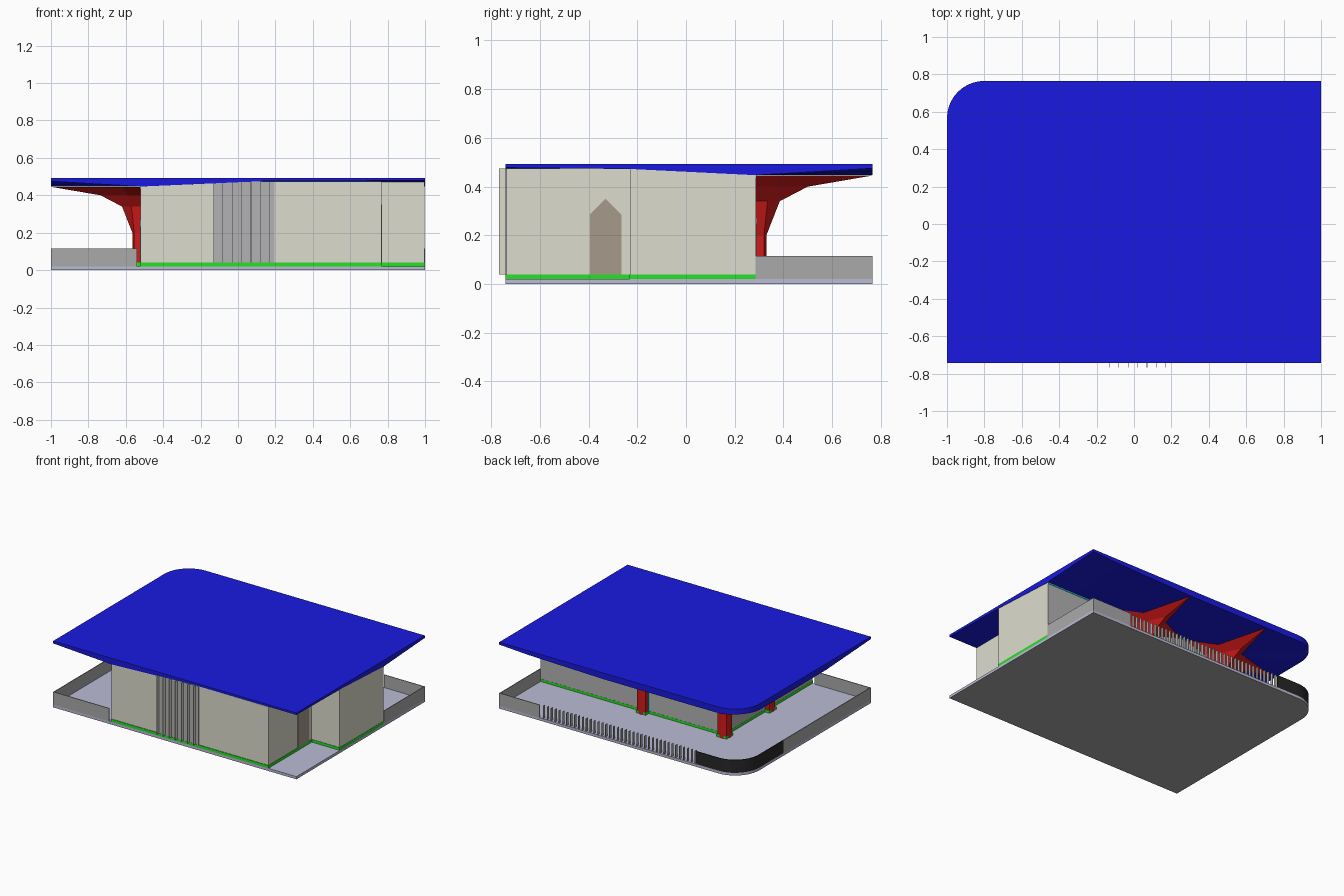
import bpy, bmesh, math

if "Cube" in bpy.data.objects:
    bpy.data.objects.remove(bpy.data.objects["Cube"])

def material(name, rgb):
    m = bpy.data.materials.new(name)
    m.diffuse_color = (*rgb, 1)
    m.use_nodes = True
    m.node_tree.nodes["Principled BSDF"].inputs["Base Color"].default_value = m.diffuse_color
    return m

BLUE = material("roof_blue", (0.01, 0.01, 0.75))
RED = material("column_red", (0.65, 0.01, 0.01))
GREEN = material("base_green", (0.02, 0.75, 0.02))
CYAN = material("frame_cyan", (0.02, 0.65, 0.7))
BEIGE = material("wall_beige", (0.72, 0.72, 0.62))
BROWN = material("door_brown", (0.38, 0.33, 0.26))
LILAC = material("floor_lilac", (0.5, 0.5, 0.68))
GREY = material("grey", (0.4, 0.4, 0.4))
GLASS = material("panel_grey", (0.45, 0.45, 0.46))
BLACK = material("rail_black", (0.02, 0.02, 0.02))

def finish(name, bm, mat):
    bmesh.ops.recalc_face_normals(bm, faces=bm.faces[:])
    me = bpy.data.meshes.new(name)
    bm.to_mesh(me)
    bm.free()
    me.materials.append(mat)
    ob = bpy.data.objects.new(name, me)
    bpy.context.collection.objects.link(ob)
    return ob

def add_box(bm, x0, x1, y0, y1, z0, z1):
    v = [bm.verts.new((x, y, z)) for x in (x0, x1) for y in (y0, y1) for z in (z0, z1)]
    for f in ((0, 1, 3, 2), (4, 6, 7, 5), (0, 4, 5, 1), (2, 3, 7, 6), (0, 2, 6, 4), (1, 5, 7, 3)):
        bm.faces.new([v[i] for i in f])

def boxes(name, mat, *dims):
    bm = bmesh.new()
    for d in dims:
        add_box(bm, *d)
    return finish(name, bm, mat)

def prism(name, mat, pts, z0, z1):
    bm = bmesh.new()
    lo = [bm.verts.new((x, y, z0)) for x, y in pts]
    hi = [bm.verts.new((x, y, z1)) for x, y in pts]
    bm.faces.new(lo)
    bm.faces.new(hi)
    for i in range(len(pts)):
        j = (i + 1) % len(pts)
        bm.faces.new((lo[i], lo[j], hi[j], hi[i]))
    return finish(name, bm, mat)

L, R, F, B = -1.0, 1.0, -0.742, 0.765      # site edges
WX, WY, NX, NY = -0.52, 0.285, 0.767, -0.23  # building corners and entry notch
RAD = 0.2
arc = [(L + RAD - RAD * math.sin(a), B - RAD + RAD * math.cos(a))
       for a in [i * math.pi / 20 for i in range(11)]]

# floor slab with one rounded corner
prism("floor_slab", LILAC, [(L, F), (R, F), (R, B)] + arc, 0.002, 0.02)
prism("slab_underside", GREY, [(L, F), (R, F), (R, B)] + arc, 0, 0.002)

# roof: flat top, folded underside that dips over the columns
xs = [L, WX, 0.144, NX, R]
ys = [F, -0.22, WY, B]
under = [[.475, .447, .476, .478, .478],
         [.447, .447, .460, .472, .472],
         [.447, .447, .447, .447, .447],
         [.455, .447, .447, .462, .475]]
bm = bmesh.new()
grid = {(i, j): bm.verts.new((x, y, under[j][i]))
        for j, y in enumerate(ys) for i, x in enumerate(xs)}
for j in range(3):
    for i in range(4):
        if (i, j) == (0, 2):  # corner cell follows the arc
            continue
        bm.faces.new([grid[i, j], grid[i + 1, j], grid[i + 1, j + 1], grid[i, j + 1]])
bm.verts.remove(grid[0, 3])
curve = [bm.verts.new((x, y, 0.448 + 0.006 * math.sin(k * math.pi / 10))) for k, (x, y) in enumerate(arc)]
corner = [grid[1, 3]] + curve + [grid[0, 2]]
for a, b in zip(corner, corner[1:]):
    bm.faces.new((grid[1, 2], a, b))
rim = [grid[i, 0] for i in range(5)] + [grid[4, j] for j in (1, 2, 3)]
rim += [grid[3, 3], grid[2, 3]] + corner + [grid[0, 1]]
top = [bm.verts.new((v.co.x, v.co.y, 0.493)) for v in rim]
bm.faces.new(top)
for k in range(len(rim)):
    n = (k + 1) % len(rim)
    bm.faces.new((rim[k], rim[n], top[n], top[k]))
finish("roof", bm, BLUE)

# building body with entry notch at front right
wall_front = F + 0.004
plan = [(WX, wall_front), (NX, wall_front), (NX, NY), (0.997, NY), (0.997, WY), (WX, WY)]
prism("walls", BEIGE, plan, 0.02, 0.474)
e = 0.003
prism("base_strip", GREEN, [(WX - e, F), (NX + e, F), (NX + e, NY - e), (0.999, NY - e),
                            (0.999, WY + e), (WX - e, WY + e)], 0.02, 0.04)

# grey glazed walls at back and left, with thin cyan frames
boxes("glazed_walls", GLASS, (WX, 0.997, WY, WY + 0.002, 0.04, 0.46),
      (WX - 0.002, WX, wall_front, WY, 0.04, 0.46))
frames = [(WX, 0.997, WY, WY + 0.005, 0.437, 0.447),
          (WX - 0.005, WX, wall_front, WY, 0.437, 0.447)]
for x in (WX + 0.045, 0.144 - 0.045, 0.144 + 0.045):
    frames.append((x - 0.006, x + 0.006, WY, WY + 0.005, 0.04, 0.44))
for y in (WY - 0.045, -0.22 + 0.045, -0.22 - 0.045):
    frames.append((WX - 0.005, WX, y - 0.006, y + 0.006, 0.04, 0.44))
boxes("window_frames", CYAN, *frames)

# front window panel and vertical fins
boxes("front_panel", GLASS, (-0.13, 0.195, F + 0.001, F + 0.01, 0.04, 0.472))
boxes("front_fins", BEIGE, *[(-0.132 + 0.05 * k, -0.129 + 0.05 * k, -0.767, F + 0.004, 0.04, 0.474)
                             for k in range(7)])

# gabled door on the entry wall
bm = bmesh.new()
door = [(-0.395, 0.04), (-0.265, 0.04), (-0.265, 0.285), (-0.33, 0.35), (-0.395, 0.285)]
face = bm.faces.new([bm.verts.new((NX - 0.002, y, z)) for y, z in door])
ext = bmesh.ops.extrude_face_region(bm, geom=[face])["geom"]
bmesh.ops.translate(bm, verts=[g for g in ext if isinstance(g, bmesh.types.BMVert)], vec=(0.005, 0, 0))
finish("entry_door", bm, BROWN)

# branching columns: star sections that flare up into the roof
def column(name, cx, cy, reach):
    # reach: arm kind for +x, +y, -x, -y
    arms = {"out": (.045, .045, .1, .215, .478), "x": (.035, .035, .07, .15, .32),
            "y": (.035, .035, .07, .14, .25), "in": (.02,) * 5}
    diag = (.035, .035, .05, .07, .1)
    heights = (.02, .2, .34, .4, .445)
    dirs = ((1, 0), (0, 1), (-1, 0), (0, -1))
    bm = bmesh.new()
    rings = []
    for k, z in enumerate(heights):
        ring = []
        for q in range(4):
            (ax, ay), (bx, by) = dirs[q], dirs[(q + 1) % 4]
            r = arms[reach[q]][k]
            s = min(diag[k], 0.02) if "in" in (reach[q], reach[(q + 1) % 4]) else diag[k]
            ring.append(bm.verts.new((cx + ax * r, cy + ay * r, z)))
            ring.append(bm.verts.new((cx + (ax + bx) * s, cy + (ay + by) * s, z)))
        rings.append(ring)
    for a, b in zip(rings, rings[1:]):
        for i in range(8):
            j = (i + 1) % 8
            bm.faces.new((a[i], a[j], b[j], b[i]))
    bm.faces.new(rings[0])
    bm.faces.new(rings[-1])
    finish(name, bm, RED)
    boxes(name + "_foot", GREEN, (cx - .04, cx + .04, cy - .04, cy + .04, 0.02, 0.04))

column("back_column", 0.144, WY, ("x", "out", "x", "in"))
column("corner_column", WX, WY, ("x", "out", "out", "y"))
column("left_column", WX, -0.22, ("in", "y", "out", "y"))

# low parapet around the terrace
t, z0, z1 = 0.006, 0.02, 0.115
boxes("parapet", GREY, (L, WX - 0.02, F, F + t, z0, z1), (L, L + t, F, WY, z0, z1),
      (R - t, R, WY, B, z0, z1), (0.67, R, B - t, B, z0, z1))

# upright blades along the back edge
boxes("back_railing", GREY, *[(-0.61 + 0.032 * k, -0.607 + 0.032 * k, B - 0.022, B, z0, z1)
                              for k in range(40)])

# black curved railing on the rounded corner
path = [(-0.62, B)] + arc + [(L, WY)]
inner = [(-0.62, B - t)] + [(L + RAD + (x - L - RAD) * (1 - t / RAD), B - RAD + (y - B + RAD) * (1 - t / RAD))
                            for x, y in arc] + [(L + t, WY)]
prism("corner_railing", BLACK, path + inner[::-1], z0, z1)
